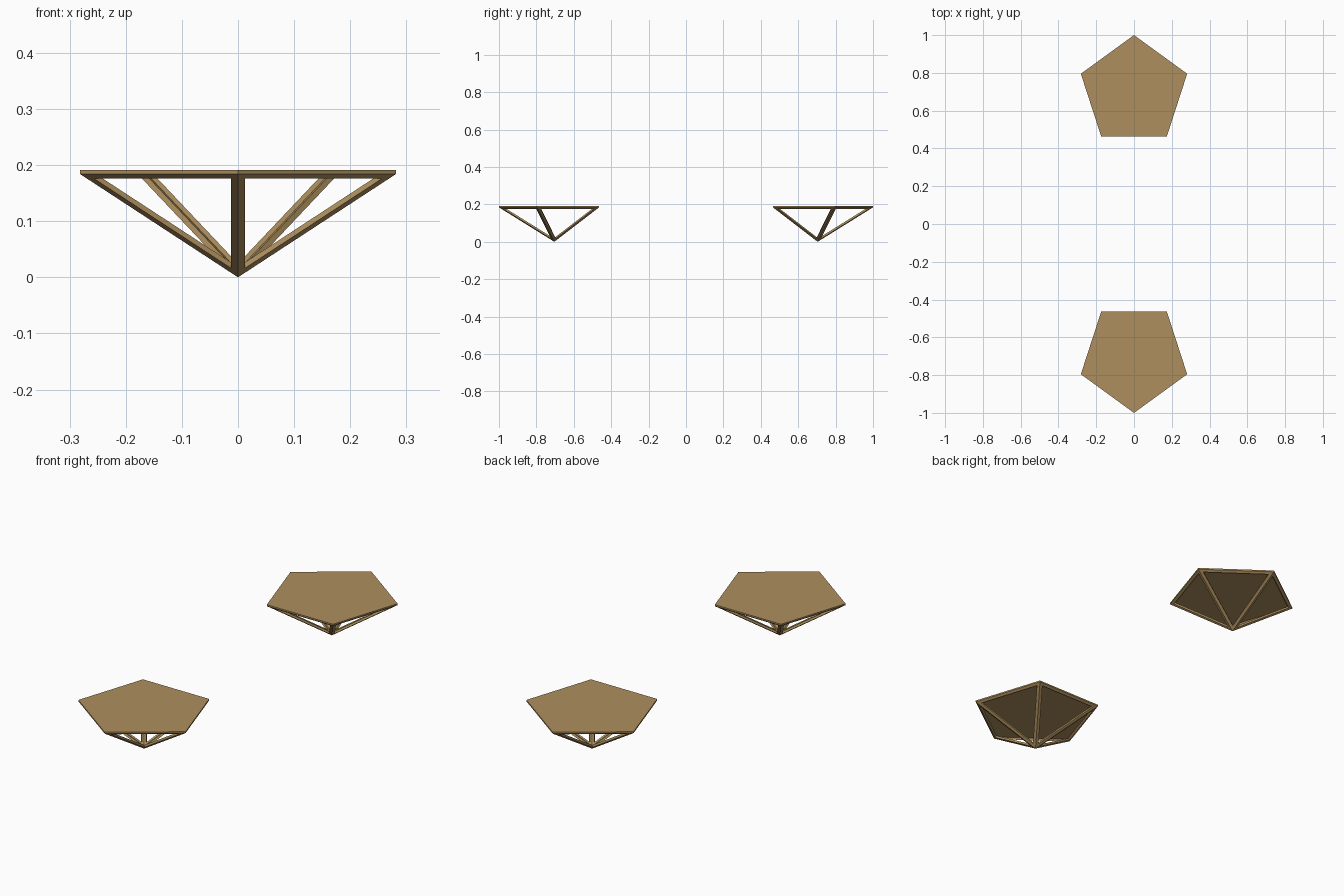
import bpy, bmesh, math
from mathutils import Vector

if "Cube" in bpy.data.objects:
    bpy.data.objects.remove(bpy.data.objects["Cube"])

R = 0.296          # pentagon circumradius
CY = 1.0 - R       # distance of each pyramid from the centre
H = 0.184          # apex to underside of the plate
PLATE = 0.007      # plate thickness
W = 0.0135         # strut half width
T = 0.010          # strut depth

wood = bpy.data.materials.new("tan wood")
wood.diffuse_color = (0.42, 0.275, 0.112, 1)
wood.use_nodes = True
wood.node_tree.nodes["Principled BSDF"].inputs["Base Color"].default_value = wood.diffuse_color


def add_object(name, bm):
    bmesh.ops.remove_doubles(bm, verts=bm.verts, dist=1e-5)
    bmesh.ops.recalc_face_normals(bm, faces=bm.faces)
    mesh = bpy.data.meshes.new(name)
    bm.to_mesh(mesh)
    bm.free()
    mesh.materials.append(wood)
    obj = bpy.data.objects.new(name, mesh)
    bpy.context.collection.objects.link(obj)


def pentagon(side, z):
    c = Vector((0, side * CY, z))
    return [c + Vector((R * math.sin(i * math.tau / 5),
                        side * R * math.cos(i * math.tau / 5), 0)) for i in range(5)]


def add_plate(name, side):
    # solid pentagonal top
    bm = bmesh.new()
    low = [bm.verts.new(p) for p in pentagon(side, H)]
    high = [bm.verts.new(p) for p in pentagon(side, H + PLATE)]
    bm.faces.new(low)
    bm.faces.new(high)
    for i in range(5):
        j = (i + 1) % 5
        bm.faces.new((low[i], low[j], high[j], high[i]))
    add_object(name, bm)


def add_frame(name, side):
    # open strut frame along the edges of an inverted pyramid
    bm = bmesh.new()
    base = pentagon(side, H)
    centre = Vector((0, side * CY, H))
    apex = Vector((0, side * CY, 0))

    def quad(*pts):
        bm.faces.new([bm.verts.new(p) for p in pts])

    for i in range(5):
        tri = [base[i], base[(i + 1) % 5], apex]
        mid = sum(tri, Vector()) / 3
        n = (tri[1] - tri[0]).cross(tri[2] - tri[0]).normalized()
        if n.dot(centre - mid) < 0:
            n = -n
        inradius = (mid - (tri[0] + tri[1]) / 2).length
        shrink = 1 - T / n.dot(centre - mid)
        inner = [centre + (p - centre) * shrink for p in tri]
        hole = [mid + (p - mid) * (1 - W / inradius) for p in tri]
        hole_in = [p + n * T for p in hole]
        for a in range(3):
            b = (a + 1) % 3
            quad(tri[a], tri[b], hole[b], hole[a])
            quad(inner[a], inner[b], hole_in[b], hole_in[a])
            quad(hole[a], hole[b], hole_in[b], hole_in[a])
        # rim under the plate
        quad(tri[0], tri[1], inner[1], inner[0])
    add_object(name, bm)


for label, side in (("back", 1), ("front", -1)):
    add_plate(label + "_top_plate", side)
    add_frame(label + "_strut_frame", side)
